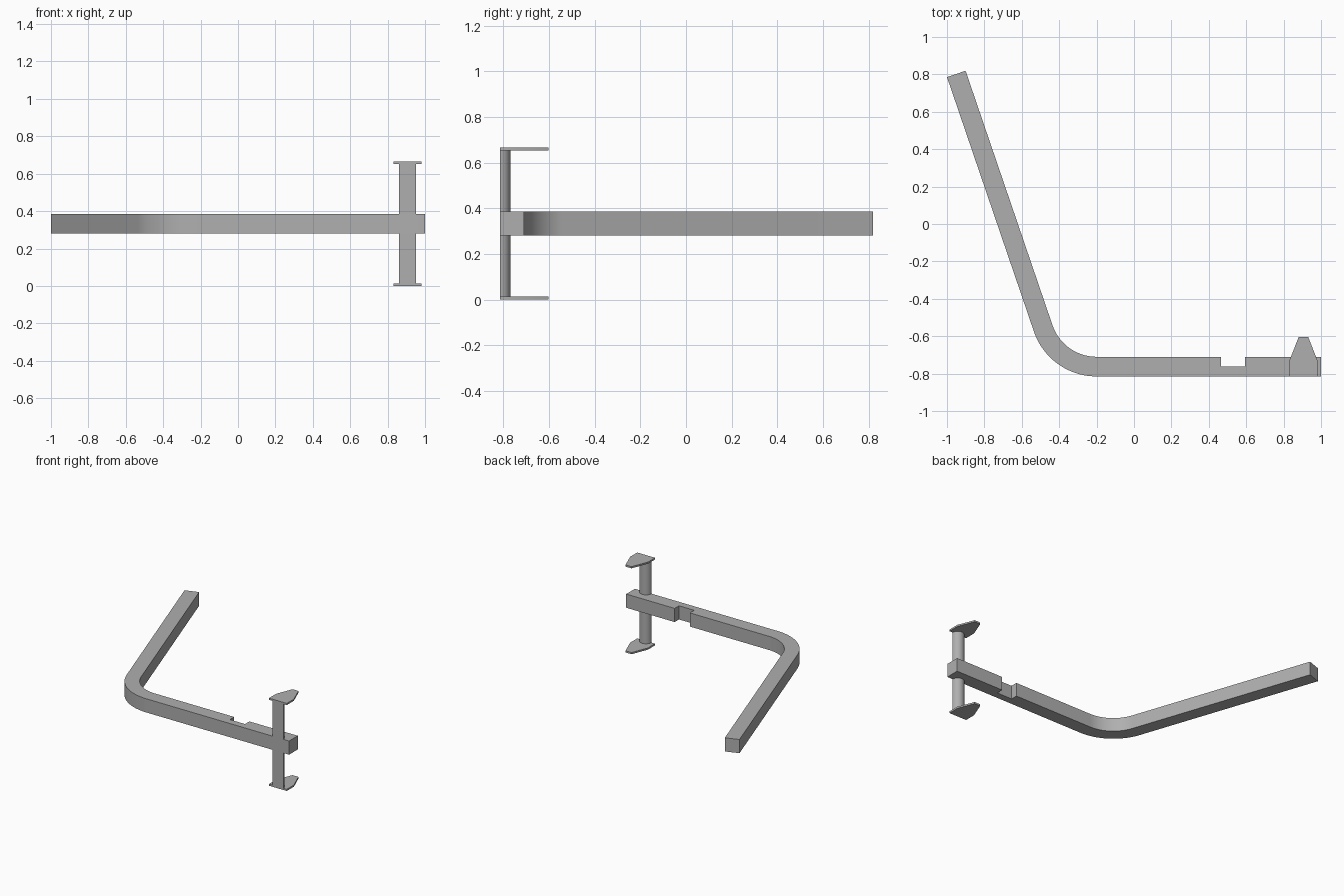
import bpy
import bmesh
from math import cos, sin, radians
from mathutils import Vector

cube = bpy.data.objects.get("Cube")
if cube:
    bpy.data.objects.remove(cube, do_unlink=True)

grey = bpy.data.materials.new("plain_grey")
grey.use_nodes = True
colour = (0.43, 0.43, 0.43, 1)
grey.diffuse_color = colour
grey.node_tree.nodes["Principled BSDF"].inputs["Base Color"].default_value = colour


def extrude_outline(name, points, bottom, top):
    """Extrude a plan outline between two heights."""
    bm = bmesh.new()
    face = bm.faces.new([bm.verts.new((x, y, bottom)) for x, y in points])
    grown = bmesh.ops.extrude_face_region(bm, geom=[face])["geom"]
    verts = [v for v in grown if isinstance(v, bmesh.types.BMVert)]
    bmesh.ops.translate(bm, verts=verts, vec=(0, 0, top - bottom))
    bmesh.ops.recalc_face_normals(bm, faces=bm.faces)
    mesh = bpy.data.meshes.new(name)
    bm.to_mesh(mesh)
    bm.free()
    mesh.materials.append(grey)
    obj = bpy.data.objects.new(name, mesh)
    bpy.context.collection.objects.link(obj)
    bpy.ops.object.select_all(action='DESELECT')
    obj.select_set(True)
    bpy.context.view_layer.objects.active = obj
    bpy.ops.object.shade_smooth_by_angle(angle=radians(30))
    return obj


def arc(centre, radius, start, end, steps):
    angles = [radians(start + (end - start) * i / steps) for i in range(steps + 1)]
    return [(centre[0] + radius * cos(a), centre[1] + radius * sin(a)) for a in angles]


# Dimensions of the bent bar
FRONT, WIDTH, HEIGHT = -0.815, 0.105, 0.666
BAR_LOW, BAR_HIGH = 0.281, 0.385
OUTER = 0.354
TURN = 71.14
LENGTH = 1.438
centre = (-0.2, FRONT + OUTER)
bend_end = 270 - TURN
along = Vector((sin(radians(bend_end)), -cos(radians(bend_end)))) * LENGTH

# Bent bar with a notch in its back edge
outer = arc(centre, OUTER, 270, bend_end, 24)
inner = arc(centre, OUTER - WIDTH, bend_end, 270, 24)
back = FRONT + WIDTH
notch = back - 0.052
outline = [(1, FRONT)] + outer
outline += [tuple(Vector(outer[-1]) + along), tuple(Vector(inner[0]) + along)]
outline += inner
outline += [(0.465, back), (0.465, notch), (0.593, notch), (0.593, back), (1, back)]
extrude_outline("bent_bar", outline, BAR_LOW, BAR_HIGH)

# Half-round posts and tapered end plates, above and below the bar
POST_X, PLATE = 0.906, 0.013
post = arc((POST_X, FRONT), 0.046, 0, 180, 20)
half_plate = [(0.075, FRONT), (0.075, -0.73), (0.025, -0.603)]
plate = [(POST_X + x, y) for x, y in half_plate]
plate += [(POST_X - x, y) for x, y in reversed(half_plate)]
extrude_outline("lower_post", post, PLATE, BAR_LOW)
extrude_outline("upper_post", post, BAR_HIGH, HEIGHT - PLATE)
extrude_outline("lower_plate", plate, 0, PLATE)
extrude_outline("upper_plate", plate, HEIGHT - PLATE, HEIGHT)
